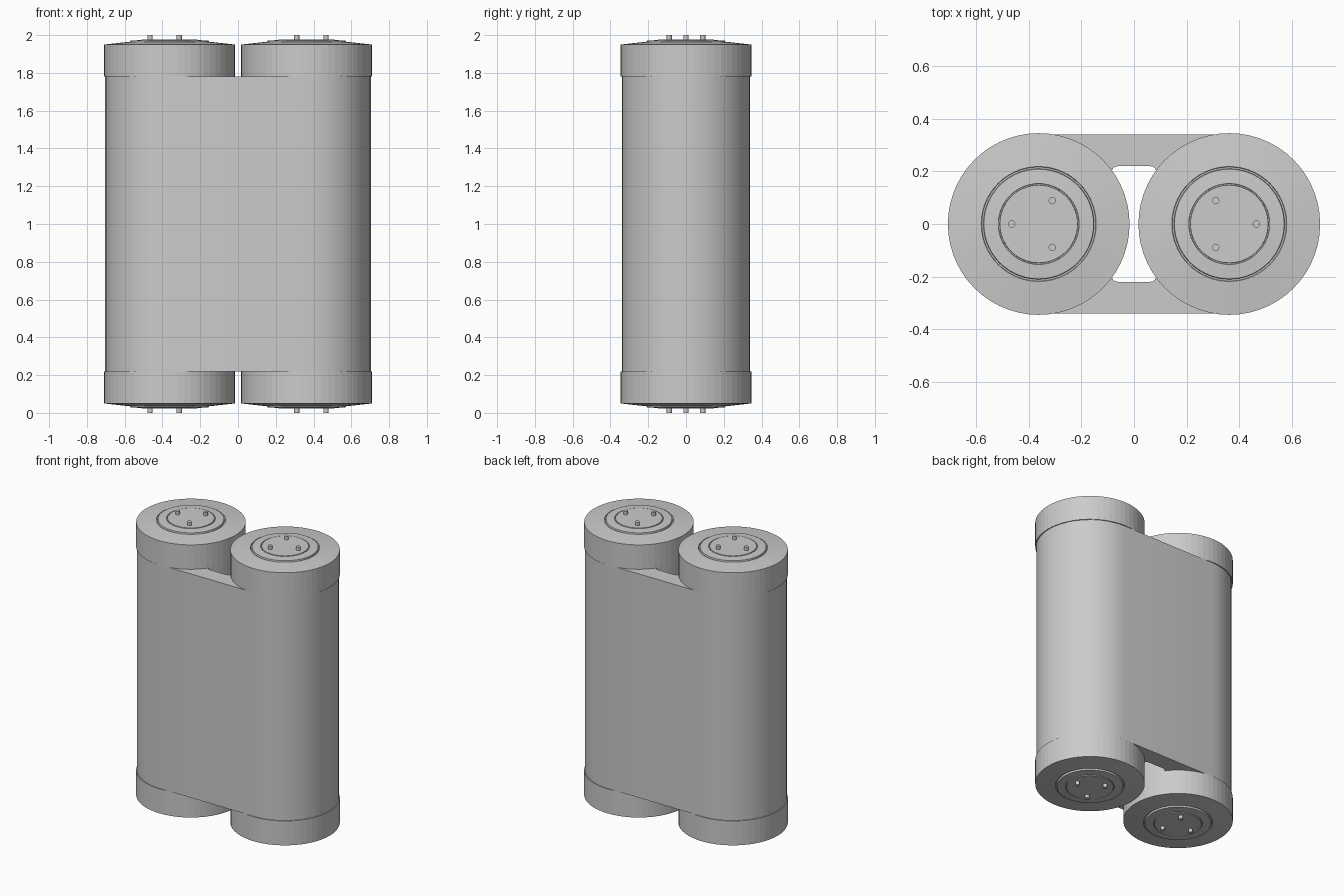
import bpy, bmesh
from math import sin, cos, asin, sqrt, pi, radians

if "Cube" in bpy.data.objects:
    bpy.data.objects.remove(bpy.data.objects["Cube"])

CX, R, CAP_R = 0.363, 0.34, 0.346      # tube centre, body radius, cap radius
SLAB_IN, FILLET = 0.22, 0.02           # inner face of side slabs, inner corner radius
LIP = 0.22                             # height of each end cap


def arc(cx, cy, r, a0, a1, n):
    return [(cx + r * cos(a0 + (a1 - a0) * i / n), cy + r * sin(a0 + (a1 - a0) * i / n))
            for i in range(n + 1)]


def add_mesh(name, bm):
    bmesh.ops.remove_doubles(bm, verts=bm.verts, dist=1e-5)
    bmesh.ops.recalc_face_normals(bm, faces=bm.faces)
    me = bpy.data.meshes.new(name)
    bm.to_mesh(me)
    bm.free()
    ob = bpy.data.objects.new(name, me)
    bpy.context.collection.objects.link(ob)
    return ob


def lathe(name, profile, segs, x, y, flip):
    bm = bmesh.new()
    vs = [bm.verts.new((r, 0, 2 - z if flip else z)) for r, z in profile]
    es = [bm.edges.new(p) for p in zip(vs, vs[1:])]
    bmesh.ops.spin(bm, geom=vs + es, cent=(0, 0, 0), axis=(0, 0, 1),
                   angle=2 * pi, steps=segs, use_duplicate=False)
    bmesh.ops.translate(bm, verts=bm.verts, vec=(x, y, 0))
    return add_mesh(name, bm)


# body: stadium outline with a through slot between the two tubes
outer = arc(CX, 0, R, -pi / 2, pi / 2, 20) + arc(-CX, 0, R, pi / 2, 1.5 * pi, 20)
cy = SLAB_IN - FILLET
a = asin(cy / (R + FILLET))
fx = -CX + sqrt((R + FILLET) ** 2 - cy ** 2)
left = (arc(fx, -cy, FILLET, -pi / 2, -pi - a + 2 * a - 0, 5)[:-1]
        + arc(-CX, 0, R, -a, a, 10)
        + arc(fx, cy, FILLET, pi + a, pi / 2, 5)[1:])
# lower corner mirrors the upper one
upper = arc(fx, cy, FILLET, pi + a, pi / 2, 5)[1:]
left = [(x, -y) for x, y in reversed(upper)] + arc(-CX, 0, R, -a, a, 10) + upper
inner = left + [(-x, y) for x, y in reversed(left)]

cu = bpy.data.curves.new("body_outline", 'CURVE')
cu.dimensions = '2D'
cu.fill_mode = 'BOTH'
cu.extrude = 1 - LIP
for loop in (outer, inner):
    sp = cu.splines.new('POLY')
    sp.points.add(len(loop) - 1)
    for p, (x, y) in zip(sp.points, loop):
        p.co = (x, y, 0, 1)
    sp.use_cyclic_u = True
tmp = bpy.data.objects.new("body_outline", cu)
bpy.context.collection.objects.link(tmp)
bpy.context.view_layer.update()
me = bpy.data.meshes.new_from_object(tmp.evaluated_get(bpy.context.evaluated_depsgraph_get()))
bpy.data.objects.remove(tmp)
bm = bmesh.new()
bm.from_mesh(me)
bmesh.ops.translate(bm, verts=bm.verts, vec=(0, 0, 1))
add_mesh("body", bm)

# end caps with a shallow cone, ring groove and raised disc, plus contact pins
cap = [(0, LIP), (CAP_R, LIP), (CAP_R, 0.05), (0.219, 0.036), (0.217, 0.042),
       (0.211, 0.042), (0.209, 0.03), (0.154, 0.026), (0.153, 0.032),
       (0.149, 0.032), (0.148, 0.024), (0, 0.024)]
pin = [(0, 0.04), (0.014, 0.04), (0.014, 0), (0, 0)]
for side, s in (("left", -1), ("right", 1)):
    for end, flip in (("bottom", False), ("top", True)):
        lathe(f"{side}_{end}_cap", cap, 56, s * CX, 0, flip)
        for i, ang in enumerate((0, 120, 240)):
            t = radians(ang)
            lathe(f"{side}_{end}_pin_{i + 1}", pin, 12,
                  s * (CX + 0.103 * cos(t)), 0.103 * sin(t), flip)
